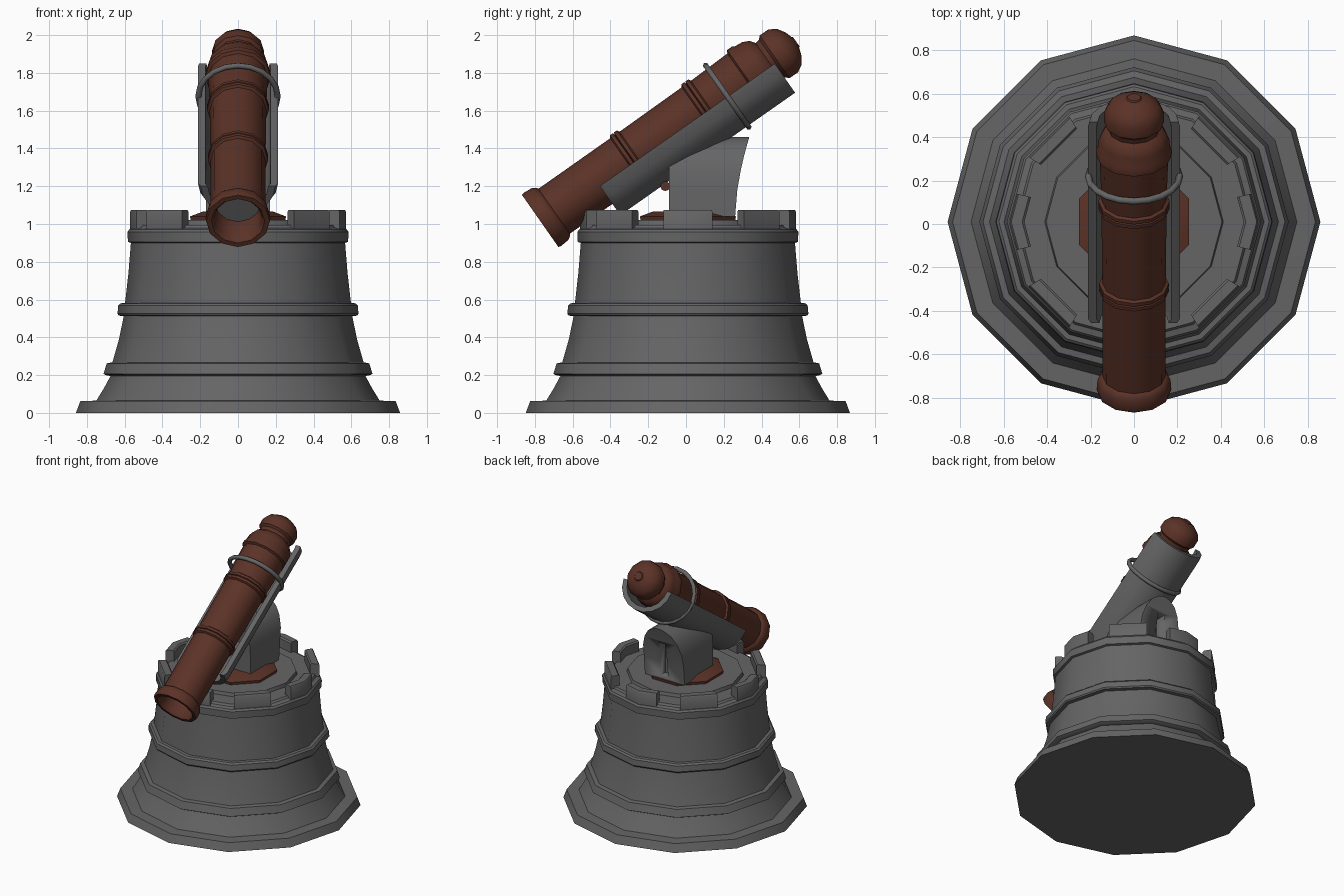
import bpy, bmesh, math
from mathutils import Matrix, Vector

if "Cube" in bpy.data.objects:
    bpy.data.objects.remove(bpy.data.objects["Cube"])


def material(name, rgb):
    m = bpy.data.materials.new(name)
    m.diffuse_color = (*rgb, 1)
    m.use_nodes = True
    m.node_tree.nodes["Principled BSDF"].inputs["Base Color"].default_value = m.diffuse_color
    return m


GREY = material("stone grey", (0.13, 0.13, 0.13))
BROWN = material("rust brown", (0.105, 0.032, 0.02))
CY = 0.01                                   # tower centre in y
TILT = Matrix.Translation((0, -0.772, 1.016)) @ Matrix.Rotation(math.radians(-55), 4, 'X')


def finish(name, bm, mat, matrix=None, angle=35):
    bmesh.ops.remove_doubles(bm, verts=bm.verts, dist=1e-5)
    bmesh.ops.recalc_face_normals(bm, faces=bm.faces)
    if matrix:
        bm.transform(matrix)
    me = bpy.data.meshes.new(name)
    bm.to_mesh(me)
    bm.free()
    ob = bpy.data.objects.new(name, me)
    bpy.context.collection.objects.link(ob)
    me.materials.append(mat)
    bpy.ops.object.select_all(action='DESELECT')
    ob.select_set(True)
    bpy.context.view_layer.objects.active = ob
    bpy.ops.object.shade_smooth_by_angle(angle=math.radians(angle))
    return ob


def loft(name, rings, mat, matrix=None, closed=False, angle=35):
    """Skin equal-length closed loops; cap the ends or join them."""
    bm = bmesh.new()
    loops = [[bm.verts.new(p) for p in r] for r in rings]
    n = len(loops[0])
    pairs = list(zip(loops, loops[1:]))
    if closed:
        pairs.append((loops[-1], loops[0]))
    else:
        bm.faces.new(loops[0])
        bm.faces.new(loops[-1])
    for a, b in pairs:
        for i in range(n):
            j = (i + 1) % n
            bm.faces.new((a[i], a[j], b[j], b[i]))
    return finish(name, bm, mat, matrix, angle)


def lathe(name, profile, mat, matrix=None, sides=12, turn=0.0):
    def ring(r, z):
        return [(r * math.cos(turn + k * math.tau / sides),
                 r * math.sin(turn + k * math.tau / sides), z) for k in range(sides)]
    return loft(name, [ring(r, z) for r, z in profile], mat, matrix)


# Twelve-sided tower with a flared foot and three bands
AT = Matrix.Translation((0, CY, 0))
lathe("tower", [
    (0.858, 0), (0.835, 0.062), (0.75, 0.065), (0.71, 0.13), (0.675, 0.195),
    (0.70, 0.20), (0.712, 0.207), (0.695, 0.262), (0.665, 0.268), (0.63, 0.39), (0.605, 0.512),
    (0.632, 0.515), (0.638, 0.525), (0.634, 0.568), (0.622, 0.58), (0.598, 0.582),
    (0.58, 0.74), (0.567, 0.9), (0.583, 0.905), (0.585, 0.958), (0.575, 0.972),
    (0.545, 0.98), (0.535, 0.995)], GREY, AT)
lathe("floor_disc", [(0.415, 0.98), (0.405, 1.02)], GREY, AT)


# Eight battlement blocks following the tower wall
def wall(r, a, z):
    d = (a % (math.pi / 6)) - math.pi / 12
    r *= math.cos(math.pi / 12) / math.cos(d)
    return (r * math.cos(a), r * math.sin(a), z)


for k in range(8):
    rings = []
    for off in (-13.5, 0, 13.5):
        a = math.radians(k * 45 + off)
        rings.append([wall(0.572, a, 0.97), wall(0.572, a, 1.065), wall(0.565, a, 1.075),
                      wall(0.515, a, 1.075), wall(0.505, a, 1.065), wall(0.505, a, 0.97)])
    loft(f"battlement_{k + 1}", rings, GREY, AT)

# Brown turntable plate
lathe("turntable", [(0.27, 1.01), (0.275, 1.04), (0.2, 1.066)], BROWN, AT, 8, math.pi / 8)

# Arched pedestal with a curved back and a slot in it
rings = []
levels = [(1.04, 0.17), (1.18, 0.17), (1.28, 0.165), (1.36, 0.14), (1.42, 0.1), (1.45, 0.05), (1.46, 0.015)]
for z, w in levels:
    back = 0.26 + 0.075 * ((z - 1.04) / 0.42) ** 1.7
    rings.append([(-w, -0.09, z), (w, -0.09, z), (w, back, z), (-w, back, z)])
pedestal = loft("pedestal", rings, GREY)
slot = loft("slot_cutter", [[(-0.03, 0.21, z), (0.03, 0.21, z), (0.03, 0.4, z), (-0.03, 0.4, z)]
                            for z in (1.07, 1.34)], GREY)
slot.hide_render = True
slot.hide_set(True)
cut = pedestal.modifiers.new("slot", 'BOOLEAN')
cut.object = slot
cut.operation = 'DIFFERENCE'
cut.solver = 'EXACT'

# Small pin in front of the pedestal
lathe("front_pin", [(0.026, -0.07), (0.026, 0.07)], BROWN,
      Matrix.Translation((0, -0.11, 1.2)) @ Matrix.Rotation(math.pi / 2, 4, 'Y'), 8)

# Barrel: recessed bore, muzzle lip, raised rings and breech knob
barrel = [(0.122, 0.17), (0.128, 0.02), (0.142, 0.0), (0.168, 0.0), (0.172, 0.015), (0.168, 0.065),
          (0.155, 0.085), (0.145, 0.09)]
for t, r in ((0.585, 0.146), (1.05, 0.15)):
    barrel += [(r, t - 0.03), (r + 0.014, t - 0.022), (r + 0.014, t - 0.004), (r + 0.004, t),
               (r + 0.014, t + 0.004), (r + 0.014, t + 0.022), (r, t + 0.03)]
barrel += [(0.158, 1.32), (0.174, 1.33), (0.174, 1.36), (0.166, 1.375), (0.162, 1.42), (0.145, 1.455),
           (0.118, 1.475), (0.122, 1.5), (0.138, 1.515), (0.138, 1.57), (0.115, 1.61), (0.07, 1.638),
           (0.035, 1.648), (0.03, 1.655)]
lathe("barrel", barrel, BROWN, TILT)
lathe("bore_plug", [(0.12, 0.164), (0.12, 0.172)], GREY, TILT)

# Half-pipe cradle under the barrel (local y points down)
section = []
for r, sweep in ((0.212, range(0, 181, 20)), (0.172, range(180, -1, -20))):
    for deg in sweep:
        a = math.radians(deg)
        section.append((r * math.cos(a), 0.03 + 0.9 * r * math.sin(a)))
rings = []
for t, slant, s in ((0.365, 0.0, 0.93), (0.385, 0.12, 1), (1.47, 0.0, 1), (1.495, 0.0, 0.97)):
    rings.append([(x * s, y, t + slant * y) for x, y in section])
loft("cradle", rings, GREY, TILT)

# Strap tied around the barrel and cradle
rings = []
for k in range(20):
    a = k * math.tau / 20
    rings.append([((0.21 + 0.016 * math.cos(b)) * math.cos(a),
                   0.027 + (0.198 + 0.016 * math.cos(b)) * math.sin(a),
                   1.19 + 0.016 * math.sin(b)) for b in [q * math.tau / 6 for q in range(6)]])
loft("strap", rings, GREY, TILT, closed=True, angle=65)
